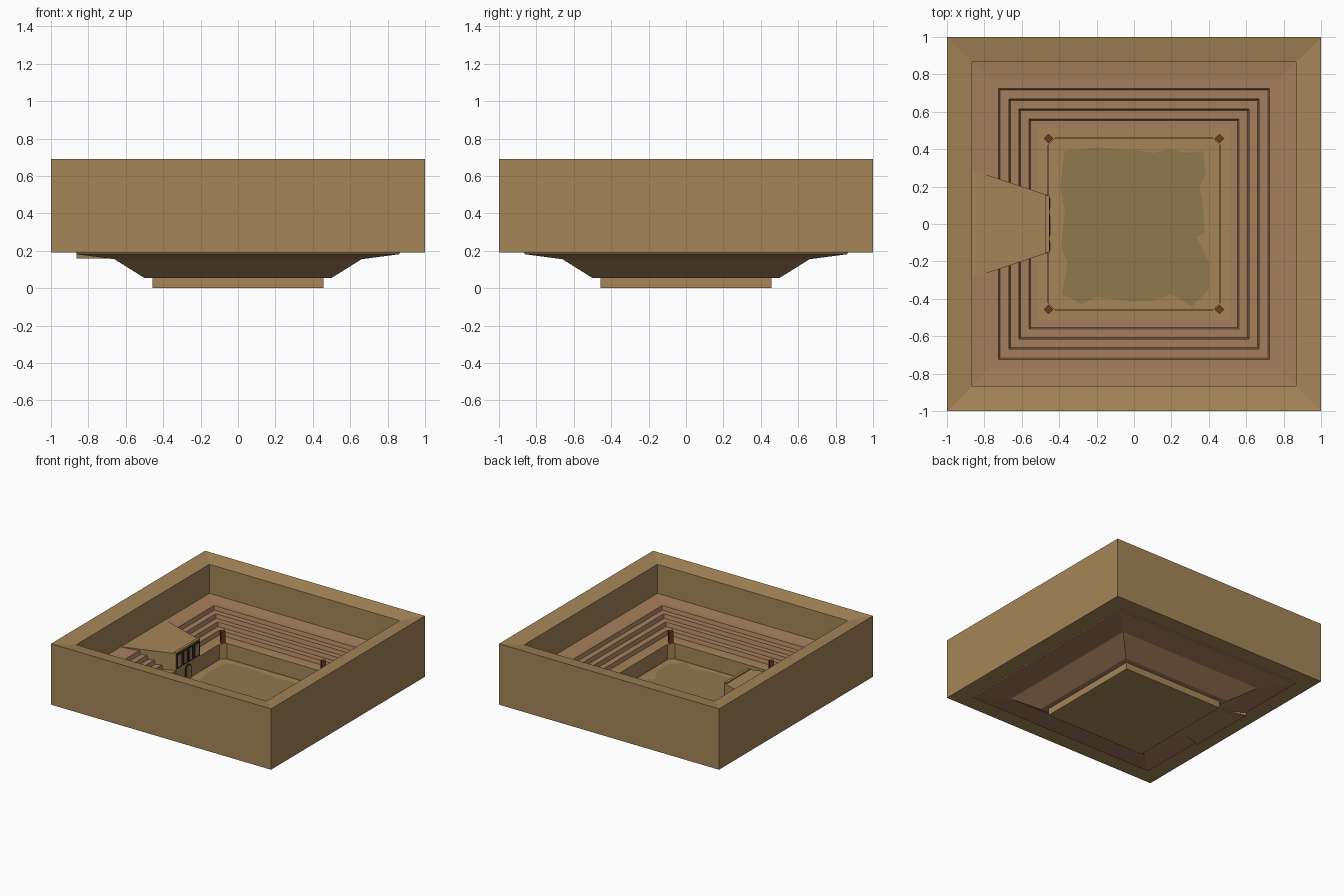
import bpy, bmesh, math
from mathutils import Matrix

if "Cube" in bpy.data.objects:
    bpy.data.objects.remove(bpy.data.objects["Cube"])

def mat(name, c):
    m = bpy.data.materials.new(name)
    m.diffuse_color = (*c, 1)
    m.use_nodes = True
    m.node_tree.nodes["Principled BSDF"].inputs["Base Color"].default_value = m.diffuse_color
    return m

TAN = mat("sandstone", (0.376, 0.238, 0.098))
BROWN = mat("seat_stone", (0.376, 0.212, 0.108))
SAND = mat("worn_sand", (0.275, 0.190, 0.078))
RED = mat("red_wood", (0.16, 0.038, 0.014))
DARK = mat("dark_frame", (0.04, 0.02, 0.01))

def finish(name, bm, m):
    bmesh.ops.recalc_face_normals(bm, faces=bm.faces)
    me = bpy.data.meshes.new(name)
    bm.to_mesh(me)
    bm.free()
    me.materials.append(m)
    ob = bpy.data.objects.new(name, me)
    bpy.context.collection.objects.link(ob)
    return ob

def square_loft(name, profile, m, fill_end=False, flip=False):
    """Sweep a (half width, z) profile around a square."""
    bm = bmesh.new()
    rings = [[bm.verts.new((sx * h, sy * h, z)) for sx, sy in
              ((-1, -1), (1, -1), (1, 1), (-1, 1))] for h, z in profile]
    for a, b in zip(rings, rings[1:]):
        for i in range(4):
            j = (i + 1) % 4
            bm.faces.new((a[i], a[j], b[j], b[i]))
    if fill_end:
        bm.faces.new(rings[-1])
    ob = finish(name, bm, m)
    if flip:
        ob.data.flip_normals()
    return ob

def prism(name, pts, lo, hi, m, axis="z"):
    """Extrude a polygon: (x, y) along z, or (y, z) along x."""
    bm = bmesh.new()
    put = (lambda p, t: (p[0], p[1], t)) if axis == "z" else (lambda p, t: (t, p[0], p[1]))
    a = [bm.verts.new(put(p, lo)) for p in pts]
    b = [bm.verts.new(put(p, hi)) for p in pts]
    bm.faces.new(a)
    bm.faces.new(b)
    for i in range(len(pts)):
        j = (i + 1) % len(pts)
        bm.faces.new((a[i], a[j], b[j], b[i]))
    return finish(name, bm, m)

def rect(a, b, c, d):
    return [(a, c), (b, c), (b, d), (a, d)]

FLOOR, RIM, TOP = 0.165, 0.29, 0.44

# outer wall with inward-sloping rim
square_loft("outer_wall", [(0.865, 0.19), (1, 0.19), (1, 0.69), (0.865, 0.667), (0.865, 0.42)], TAN)

# stepped seating
steps = [(0.865, 0.428), (0.77, 0.42)]
z = 0.42
for h in (0.72, 0.665, 0.612, 0.557):
    steps.append((h + 0.004, z))
    z -= (0.42 - RIM) / 4
    steps.append((h - 0.004, z))
steps.append((0.51, RIM))
seats = square_loft("seating_steps", steps, BROWN)

# pit edge, inner wall and floor
square_loft("pit_rim", [(0.51, RIM), (0.46, RIM), (0.46, FLOOR)], TAN)
prism("pit_base", rect(-0.457, 0.457, -0.457, 0.457), 0, FLOOR, TAN)

# underside of the seating
square_loft("seating_underside", [(0.865, 0.19), (0.862, 0.182), (0.66, 0.155),
                                  (0.5, 0.055), (0.456, 0.055)], BROWN)

# make the open surfaces face the viewer
for n, up in (("seating_steps", True), ("pit_rim", True), ("seating_underside", False)):
    me = bpy.data.objects[n].data
    if (sum(p.normal.z * p.area for p in me.polygons) > 0) != up:
        me.flip_normals()

# worn patch in the sand
patch = [(-.37, .39), (-.2, .41), (0, .395), (.1, .38), (.2, .4), (.28, .38), (.37, .39),
         (.385, .27), (.35, .2), (.365, .12), (.335, -.07), (.38, -.05), (.4, -.2), (.4, -.35),
         (.31, -.44), (.2, -.375), (.1, -.41), (-.02, -.415), (-.2, -.39), (-.28, -.43),
         (-.385, -.375), (-.355, -.2), (-.39, -.12), (-.37, .07), (-.395, .2)]
patch[10], patch[11] = (.38, -.05), (.335, -.07)
prism("sand_patch", patch, FLOOR, FLOOR + 0.004, SAND)

# corner posts
for i, (sx, sy) in enumerate(((-1, -1), (1, -1), (1, 1), (-1, 1))):
    x, y, r = sx * 0.457, sy * 0.457, 0.025
    ring = [(x + r * math.cos(k * math.pi / 2), y + r * math.sin(k * math.pi / 2)) for k in range(4)]
    prism(f"corner_post_{i + 1}", ring, RIM - 0.05, RIM + 0.095, RED)
    # small cut-corner plinth under each post
    prism(f"post_plinth_{i + 1}", [(sx * 0.46, sy * 0.42), (sx * 0.46, sy * 0.46), (sx * 0.42, sy * 0.46)],
          FLOOR, RIM, TAN)

# spectator box with a low front parapet
prism("spectator_box", [(-0.864, -0.288), (-0.455, -0.152), (-0.455, 0.152), (-0.864, 0.288)],
      0.16, TOP - 0.01, TAN)
prism("box_parapet", rect(-0.475, -0.453, -0.153, 0.153), TOP - 0.012, TOP, TAN)

# framed panels on the box front
for i, (a, b) in enumerate(((-.15, -.085), (-.07, -.015), (.0, .055), (.075, .145))):
    prism(f"window_frame_{i + 1}", rect(a, b, 0.305, 0.425), -0.456, -0.449, DARK, "x")
    prism(f"window_panel_{i + 1}", rect(a + .012, b - .012, 0.317, 0.413), -0.45, -0.447, TAN, "x")

# arched doorway into the pit
def arch(w, base, spring):
    return [(-w, base), (w, base)] + [(w * math.cos(t * math.pi / 8), spring + w * math.sin(t * math.pi / 8))
                                      for t in range(9)]
prism("door_frame", arch(0.04, FLOOR, 0.25), -0.457, -0.449, DARK, "x")
prism("door_panel", arch(0.028, FLOOR, 0.25), -0.45, -0.446, TAN, "x")
